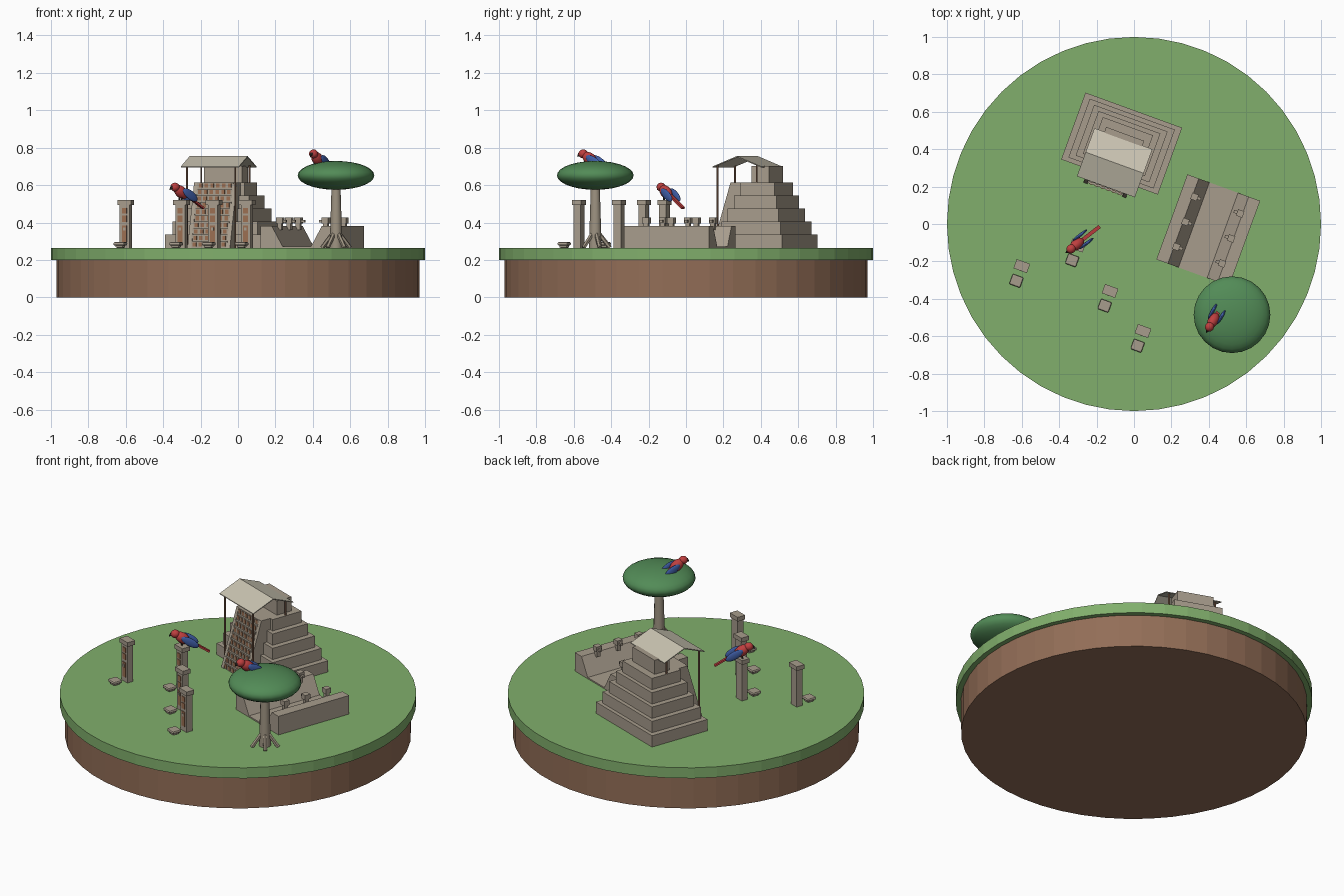
import bpy, bmesh, math
from mathutils import Matrix, Vector

cube = bpy.data.objects.get("Cube")
if cube:
    bpy.data.objects.remove(cube, do_unlink=True)


def material(name, r, g, b):
    m = bpy.data.materials.new(name)
    m.use_nodes = True
    m.diffuse_color = (r, g, b, 1)
    m.node_tree.nodes["Principled BSDF"].inputs["Base Color"].default_value = (r, g, b, 1)
    return m


GRASS = material("grass green", .22, .43, .15)
SOIL = material("soil brown", .29, .155, .095)
STONE = material("stone", .39, .335, .265)
CANVAS = material("canvas cream", .60, .56, .45)
RUST = material("rust carving", .33, .16, .085)
LEAF = material("leaf green", .085, .26, .095)
BARK = material("bark", .34, .29, .22)
RED = material("feather red", .52, .05, .05)
BLUE = material("feather blue", .05, .11, .38)
DARK = material("beak dark", .04, .035, .03)

GROUND = .265


def frame(x, y, z=0.0, degrees=0.0):
    return Matrix.Translation((x, y, z)) @ Matrix.Rotation(math.radians(degrees), 4, 'Z')


class Part:
    """Collects simple solids in one local frame and turns them into one object."""

    def __init__(self, name, place, *mats):
        self.name, self.place, self.mats = name, place, mats
        self.bm = bmesh.new()

    def paint(self, verts, mat):
        for f in {f for v in verts for f in v.link_faces}:
            f.material_index = self.mats.index(mat or self.mats[0])

    def box(self, center, size, mat=None, pitch=0.0):
        m = (Matrix.Translation(center) @ Matrix.Rotation(math.radians(pitch), 4, 'X')
             @ Matrix.Diagonal((*size, 1)))
        self.paint(bmesh.ops.create_cube(self.bm, size=1, matrix=m)['verts'], mat)

    def ball(self, center, radii, mat=None, pitch=0.0, u=16, v=10):
        m = (Matrix.Translation(center) @ Matrix.Rotation(math.radians(pitch), 4, 'X')
             @ Matrix.Diagonal((*radii, 1)))
        self.paint(bmesh.ops.create_uvsphere(self.bm, u_segments=u, v_segments=v,
                                             radius=1, matrix=m)['verts'], mat)

    def rod(self, start, end, r1, r2, mat=None, sides=8):
        a, b = Vector(start), Vector(end)
        m = Matrix.Translation((a + b) / 2) @ (b - a).to_track_quat('Z', 'Y').to_matrix().to_4x4()
        self.paint(bmesh.ops.create_cone(self.bm, cap_ends=True, segments=sides, radius1=r1,
                                         radius2=r2, depth=(b - a).length, matrix=m)['verts'], mat)

    def prism(self, profile, lo, hi, along, mat=None):
        def point(u, v, t):
            return (t, u, v) if along == 'x' else (u, t, v)
        a = [self.bm.verts.new(point(u, v, lo)) for u, v in profile]
        b = [self.bm.verts.new(point(u, v, hi)) for u, v in profile]
        self.bm.faces.new(a)
        self.bm.faces.new(b[::-1])
        for i in range(len(a)):
            j = (i + 1) % len(a)
            self.bm.faces.new((a[i], b[i], b[j], a[j]))
        self.paint(a + b, mat)

    def done(self, smooth=False):
        bmesh.ops.recalc_face_normals(self.bm, faces=self.bm.faces[:])
        mesh = bpy.data.meshes.new(self.name)
        self.bm.to_mesh(mesh)
        self.bm.free()
        for m in self.mats:
            mesh.materials.append(m)
        obj = bpy.data.objects.new(self.name, mesh)
        obj.matrix_world = self.place
        bpy.context.collection.objects.link(obj)
        if smooth:
            bpy.ops.object.select_all(action='DESELECT')
            obj.select_set(True)
            bpy.context.view_layer.objects.active = obj
            bpy.ops.object.shade_smooth_by_angle(angle=math.radians(40))
        return obj


# Round base
soil = Part("soil_disc", frame(0, 0), SOIL)
soil.rod((0, 0, 0), (0, 0, .2), .97, .97, sides=48)
soil.done()
grass = Part("grass_disc", frame(0, 0), GRASS)
grass.rod((0, 0, .2), (0, 0, GROUND), 1, 1, sides=48)
grass.done()

# Stepped pyramid with a small temple on top
SITE = frame(-.066, .43, GROUND, -20)
pyramid = Part("stepped_pyramid", SITE, STONE)
for i in range(5):
    s = 1 - .12 * i
    pyramid.box((0, 0, .07 * i + .035), (.55 * s, .38 * s, .07))
pyramid.done()
temple = Part("temple", SITE, STONE)
temple.box((0, .005, .393), (.216, .1, .088))
temple.done()

# Carved stairway between two sloping side walls
STEPS, RISE = 10, .035
FOOT, TOP = -.265, -.16
run = (TOP - FOOT) / STEPS
stairs = Part("carved_stairway", SITE, STONE, RUST)
for i in range(STEPS):
    y = FOOT + .006 + run * i
    stairs.box((0, (y - .05) / 2, RISE * (i + .5)), (.205, -.05 - y, RISE))
    for k in range(6):
        stairs.box(((k - 2.5) * .033, y, RISE * (i + .5)), (.019, .006, .022), RUST)
for side in (-1, 1):
    stairs.prism([(FOOT, 0), (TOP, .35), (-.05, .35), (-.05, 0)],
                 side * .11 - .011, side * .11 + .011, 'x')
stairs.done()

# Canopy over the stairway: thin gable roof on four poles
canopy = Part("canopy_roof", SITE, CANVAS)
for side in (-1, 1):
    eave, ridge = -.109 + side * .137, -.109
    canopy.prism([(ridge, .49), (eave, .435), (eave, .43), (ridge, .484)], -.165, .165, 'x')
canopy.done()
poles = Part("canopy_poles", SITE, SOIL)
for x in (-.137, .137):
    poles.rod((x, -.228, 0), (x, -.228, .44), .005, .005)
    poles.rod((x, -.005, .2), (x, -.005, .44), .005, .005)
poles.done()

# Ball court: floor and two mirrored banks, each with three head markers
COURT = frame(.397, -.033, GROUND, -20)
floor = Part("court_floor", COURT, STONE)
floor.box((0, 0, .004), (.17, .484, .008))
floor.done()
for side, label in ((-1, "right"), (1, "left")):
    bank = Part("court_bank_" + label, COURT, STONE)
    bank.prism([(side * .207, 0), (side * .207, .115), (side * .142, .115), (side * .077, 0)],
               -.242, .242, 'y')
    bank.done()
    heads = Part("head_markers_" + label, COURT, STONE)
    for y in (-.142, 0, .142):
        heads.box((side * .13, y, .115), (.024, .024, .04))
        heads.box((side * .13, y, .146), (.036, .036, .03))
        heads.box((side * .105, y, .142), (.022, .016, .014))
    heads.done()

# Standing carved slabs, each with a low altar in front
for i, (x, y) in enumerate([(-.6, -.225), (-.302, -.115), (-.128, -.358), (.048, -.572)]):
    place = frame(x, y, GROUND, -20)
    slab = Part(f"standing_slab_{i + 1}", place, STONE, RUST)
    slab.box((0, 0, .115), (.056, .04, .23))
    slab.box((0, 0, .242), (.076, .052, .026))
    for z, h in ((.075, .09), (.155, .035), (.197, .03)):
        slab.box((0, -.021, z), (.028, .006, h), RUST)
    slab.box((0, -.022, .1), (.014, .01, .018))
    slab.done()
    altar = Part(f"altar_{i + 1}", place, STONE)
    altar.box((0, -.084, .008), (.044, .044, .016))
    altar.box((0, -.084, .021), (.062, .058, .018))
    obj = altar.done()
    bevel = obj.modifiers.new("soft_edges", 'BEVEL')
    bevel.width, bevel.segments = .007, 2

# Tree with a flat crown and spreading roots
TREE = frame(.524, -.485, GROUND)
trunk = Part("tree_trunk", TREE, BARK)
trunk.rod((0, 0, 0), (0, 0, .36), .034, .023, sides=12)
for k in range(5):
    a = math.radians(72 * k + 18)
    trunk.rod((.078 * math.cos(a), .078 * math.sin(a), 0),
              (.012 * math.cos(a), .012 * math.sin(a), .085), .012, .012, sides=6)
trunk.done(smooth=True)
crown = Part("tree_crown", TREE, LEAF)
crown.ball((0, 0, .387), (.205, .205, .077), u=24, v=14)
crown.done(smooth=True)

# Two long-tailed birds
for label, place in (("slab", frame(-.305, -.108, .563, -52)),
                     ("tree", frame(.424, -.515, .741, -30))):
    bird = Part("bird_on_" + label, place, RED, BLUE, DARK)
    bird.ball((0, 0, 0), (.029, .048, .031), pitch=-35)
    bird.ball((0, -.04, .026), (.024, .026, .024))
    bird.rod((0, -.06, .026), (0, -.076, .012), .011, .002, DARK)
    bird.box((0, .092, -.05), (.02, .14, .01), pitch=-32)
    for side in (-1, 1):
        bird.ball((side * .028, .042, -.016), (.009, .056, .024), BLUE, pitch=-32)
        bird.rod((side * .01, 0, -.02), (side * .01, -.004, -.042), .005, .005, DARK, 6)
    bird.done(smooth=True)
